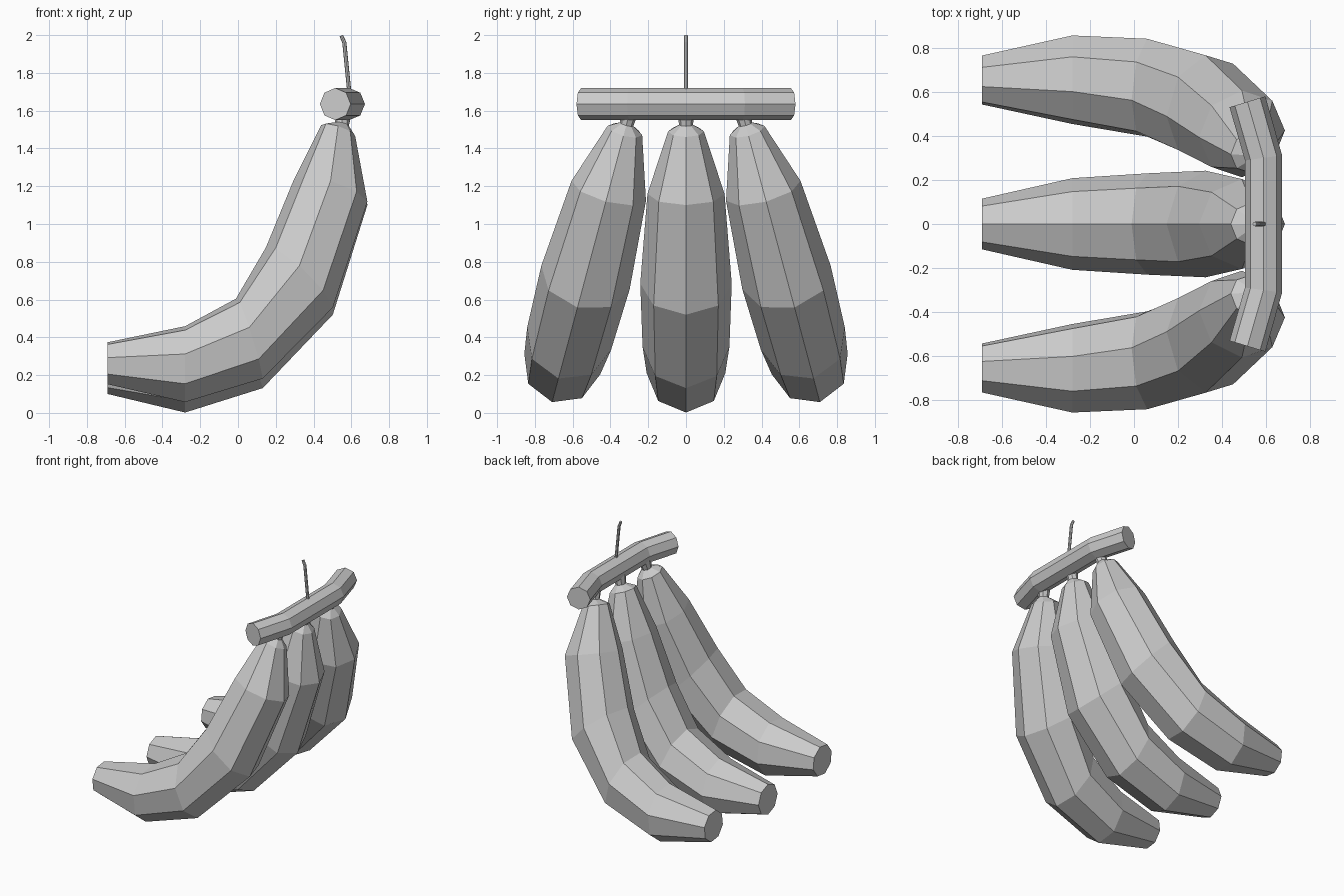
import bpy, bmesh
from math import sin, cos, pi, radians
from mathutils import Vector, Matrix

cube = bpy.data.objects.get("Cube")
if cube:
    bpy.data.objects.remove(cube, do_unlink=True)

SIDES = 8
grey = bpy.data.materials.new("plain grey")
grey.use_nodes = True
grey.diffuse_color = (0.6, 0.6, 0.6, 1)
grey.node_tree.nodes["Principled BSDF"].inputs["Base Color"].default_value = (0.6, 0.6, 0.6, 1)


def loft(name, rings, sides=SIDES):
    """Skin a row of rings, each given as centre, radius and two cross axes."""
    bm = bmesh.new()
    loops = []
    for centre, radius, u, v in rings:
        angles = [2 * pi * i / sides for i in range(sides)]
        loops.append([bm.verts.new(centre + radius * (u * cos(a) + v * sin(a))) for a in angles])
    for a, b in zip(loops, loops[1:]):
        for i in range(sides):
            j = (i + 1) % sides
            bm.faces.new((a[i], a[j], b[j], b[i]))
    bm.faces.new(loops[0])
    bm.faces.new(loops[-1])
    bmesh.ops.recalc_face_normals(bm, faces=bm.faces)
    mesh = bpy.data.meshes.new(name)
    bm.to_mesh(mesh)
    bm.free()
    mesh.materials.append(grey)
    obj = bpy.data.objects.new(name, mesh)
    bpy.context.collection.objects.link(obj)
    return obj


# Fruit sections from tip to stalk: x, z, radius, lean of the ring
SECTIONS = [
    (-0.69, 0.215, 0.115, 0),
    (-0.28, 0.21, 0.208, 0),
    (0.06, 0.35, 0.23, 18),
    (0.325, 0.685, 0.242, 47),
    (0.49, 1.16, 0.204, 73),
    (0.53, 1.49, 0.095, 72),
    (0.55, 1.525, 0.037, 78),
    (0.56, 1.60, 0.045, 90),
]
PIVOT = 1.62


def fruit(name, y, tilt):
    rings = []
    for x, z, r, lean in SECTIONS:
        a = radians(lean)
        rings.append((Vector((x, 0, z - PIVOT)), r, Vector((-sin(a), 0, cos(a))), Vector((0, 1, 0))))
    obj = loft(name, rings)
    # Swing the fruit sideways about the height of the branch
    obj.data.transform(Matrix.Translation((0, y, PIVOT)) @ Matrix.Rotation(radians(tilt), 4, "X"))


fruit("right_fruit", -0.29, -15)
fruit("middle_fruit", 0, 0)
fruit("left_fruit", 0.29, 15)

# Bent branch that carries the fruit
branch = []
for x, y, turn in ((0.515, -0.555, -17), (0.588, -0.3, -8), (0.588, 0.3, 8), (0.515, 0.555, 17)):
    a = radians(turn)
    branch.append((Vector((x, y, 1.635)), 0.085, Vector((cos(a), sin(a), 0)), Vector((0, 0, 1))))
loft("branch", branch)

# Thin hanging cord with a bent top
cord = []
for x, z, r, turn in ((0.593, 1.66, 0.011, 6), (0.563, 1.96, 0.011, 14), (0.547, 1.997, 0.01, 25)):
    a = radians(turn)
    cord.append((Vector((x, 0, z)), r, Vector((cos(a), 0, sin(a))), Vector((0, 1, 0))))
loft("cord", cord)
